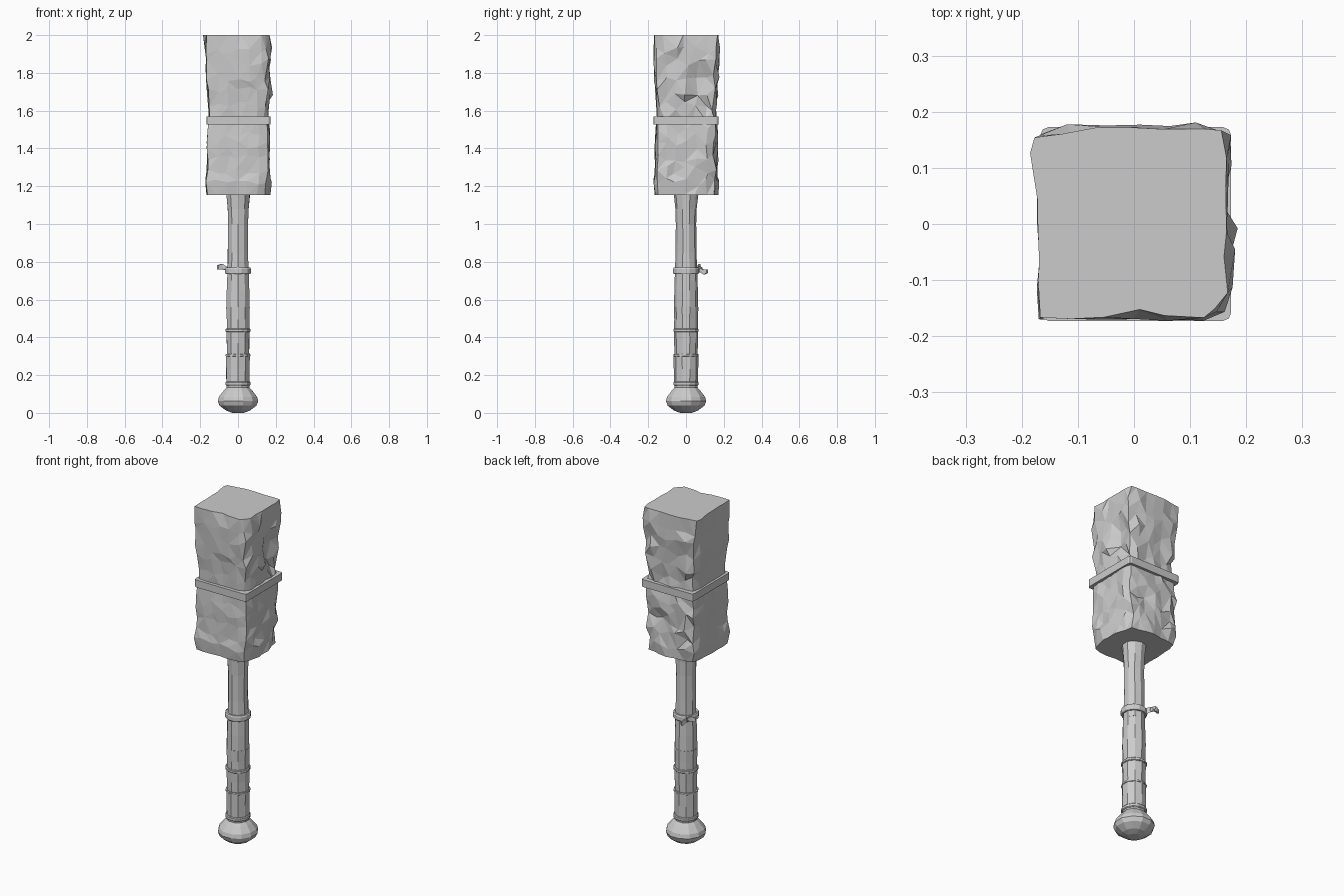
import bpy, bmesh, math, random
from mathutils import Vector

if "Cube" in bpy.data.objects:
    bpy.data.objects.remove(bpy.data.objects["Cube"])

random.seed(11)
stone = bpy.data.materials.new("plain grey")
stone.use_nodes = True
GREY = (0.6, 0.6, 0.6, 1)
stone.diffuse_color = GREY
stone.node_tree.nodes["Principled BSDF"].inputs["Base Color"].default_value = GREY


def finish(bm, name):
    bmesh.ops.recalc_face_normals(bm, faces=bm.faces)
    mesh = bpy.data.meshes.new(name)
    bm.to_mesh(mesh)
    bm.free()
    mesh.materials.append(stone)
    obj = bpy.data.objects.new(name, mesh)
    bpy.context.collection.objects.link(obj)
    return obj


def lathe(name, profile, sides=10, jitter=0.0, tilt=0.0):
    """Closed turned solid from (radius, height) pairs."""
    bm = bmesh.new()
    rings = []
    for r, z in profile:
        ring = []
        for i in range(sides):
            a = math.tau * (i + 0.5) / sides
            rr = r + random.uniform(-jitter, jitter)
            x, y = rr * math.cos(a), rr * math.sin(a)
            ring.append(bm.verts.new((x, y, z + tilt * x)))
        rings.append(ring)
    for lo, hi in zip(rings, rings[1:]):
        for i in range(sides):
            j = (i + 1) % sides
            bm.faces.new((lo[i], lo[j], hi[j], hi[i]))
    bm.faces.new(rings[0])
    bm.faces.new(rings[-1])
    return finish(bm, name)


def lerp_profile(points, z):
    for (z0, v0), (z1, v1) in zip(points, points[1:]):
        if z <= z1:
            return v0 + (v1 - v0) * max(0, (z - z0) / (z1 - z0))
    return points[-1][1]


def rough_block(name, z0, z1, waist, dents):
    """Hewn block: smooth front and left faces, chipped back and +x faces."""
    bm = bmesh.new()
    bmesh.ops.create_cube(bm, size=2)
    bmesh.ops.subdivide_edges(bm, edges=bm.edges, cuts=5, use_grid_fill=True)
    step = (z1 - z0) / 6
    for v in bm.verts:
        u = v.co.copy()
        on = [abs(c) > 0.99 for c in u]
        z = z0 + (u.z + 1) / 2 * (z1 - z0)
        p = Vector((u.x, u.y, 0)) * lerp_profile(waist, z)
        p.z = z
        # slide points within their face
        if not on[2]:
            p.z += random.uniform(-0.35, 0.35) * step
        if not on[0]:
            p.x += random.uniform(-0.014, 0.014)
        if not on[1]:
            p.y += random.uniform(-0.014, 0.014)
        # push points in and out of their face
        for axis in (0, 1):
            if on[axis]:
                rough = 0.011 if u[axis] > 0 else 0.004
                p[axis] += random.uniform(-rough, rough)
        # worn upright corners
        if on[0] and on[1]:
            chip = random.uniform(0.003, 0.016)
            if u.x < 0 and u.y < 0:
                chip *= 0.3
            p.x -= chip * u.x
            p.y -= chip * u.y
        # hollows and bumps around chosen points
        for centre, radius, push in dents:
            fall = 1 - (p - Vector(centre)).length / radius
            if fall > 0:
                p += Vector(push) * fall
        v.co = p
    bmesh.ops.triangulate(bm, faces=bm.faces, quad_method='SHORT_EDGE')
    return finish(bm, name)


# Hewn head, two blocks pinched towards the strap between them
rough_block("upper_head", 1.55, 2.0,
            [(1.55, 0.154), (1.65, 0.156), (1.75, 0.166), (1.9, 0.17), (2.0, 0.17)],
            [((0.17, 0.0, 1.71), 0.08, (0.03, 0, 0)),
             ((0.17, 0.07, 1.77), 0.08, (-0.04, 0, 0)),
             ((0.17, 0.1, 1.65), 0.09, (-0.03, 0, 0)),
             ((0, -0.17, 2.0), 0.07, (0, 0.02, 0)),
             ((-0.17, 0.14, 2.0), 0.1, (-0.02, 0, 0))])
rough_block("lower_head", 1.153, 1.55,
            [(1.153, 0.163), (1.22, 0.17), (1.32, 0.16), (1.42, 0.166), (1.55, 0.155)],
            [((0.17, 0.15, 1.2), 0.1, (-0.03, -0.01, 0)),
             ((0.05, 0.17, 1.35), 0.1, (0, -0.02, 0))])

# Square strap around the head
bm = bmesh.new()
bmesh.ops.create_cube(bm, size=1)
bmesh.ops.scale(bm, vec=(0.34, 0.345, 0.044), verts=bm.verts)
bmesh.ops.translate(bm, vec=(0.003, 0, 1.548), verts=bm.verts)
upright = [e for e in bm.edges if abs(e.verts[0].co.z - e.verts[1].co.z) > 0.01]
bmesh.ops.bevel(bm, geom=upright, offset=0.014, segments=2, affect='EDGES', profile=0.5)
finish(bm, "head_strap")

# Bare shaft flaring under the head
lathe("shaft", [(0.06, 0.7), (0.056, 0.85), (0.055, 1.0), (0.058, 1.08), (0.066, 1.16)],
      jitter=0.002)

# Wrapped grip, overlapping sections
for i, (z0, z1, r0, r1) in enumerate([(0.15, 0.312, 0.064, 0.066), (0.305, 0.435, 0.061, 0.065),
                                      (0.43, 0.56, 0.062, 0.065), (0.55, 0.745, 0.064, 0.059)]):
    lathe(f"grip_wrap_{i + 1}", [(r0, z0), ((r0 + r1) / 2, (z0 + z1) / 2), (r1, z1)],
          jitter=0.0015, tilt=0.02)

# Bands along the grip
for i, (z, h, r) in enumerate([(0.155, 0.022, 0.069), (0.305, 0.012, 0.068),
                               (0.437, 0.018, 0.069), (0.752, 0.034, 0.071)]):
    b = h * 0.2
    lathe(f"grip_band_{i + 1}", [(r - 0.004, z - h / 2), (r, z - h / 2 + b),
                                 (r, z + h / 2 - b), (r - 0.004, z + h / 2)], sides=12)

# Pommel
lathe("pommel", [(0.03, 0.0), (0.065, 0.012), (0.1, 0.038), (0.11, 0.062), (0.104, 0.085),
                 (0.078, 0.118), (0.062, 0.135), (0.064, 0.15)], sides=12, jitter=0.001)


def tie(name, path):
    """Flat tapering strip along (point, half width) pairs."""
    bm = bmesh.new()
    out = Vector((-0.004, 0.004, 0))
    rows = []
    for (x, y, z), w in path:
        c = Vector((x, y, z))
        up = Vector((0, 0, w))
        rows.append([bm.verts.new(c + s) for s in (up + out, up - out, -up - out, -up + out)])
    for a, b in zip(rows, rows[1:]):
        for i in range(4):
            j = (i + 1) % 4
            bm.faces.new((a[i], a[j], b[j], b[i]))
    bm.faces.new(rows[0])
    bm.faces.new(rows[-1])
    finish(bm, name)


# Knot and loose ends on the upper band
tie("knot", [((-0.04, 0.055, 0.755), 0.016), ((-0.056, 0.076, 0.76), 0.014),
             ((-0.066, 0.084, 0.762), 0.008)])
tie("knot_end_left", [((-0.058, 0.07, 0.762), 0.008), ((-0.085, 0.073, 0.775), 0.014),
                      ((-0.108, 0.066, 0.77), 0.012)])
tie("knot_end_right", [((-0.055, 0.075, 0.758), 0.008), ((-0.045, 0.095, 0.745), 0.013),
                       ((-0.045, 0.112, 0.75), 0.009)])
